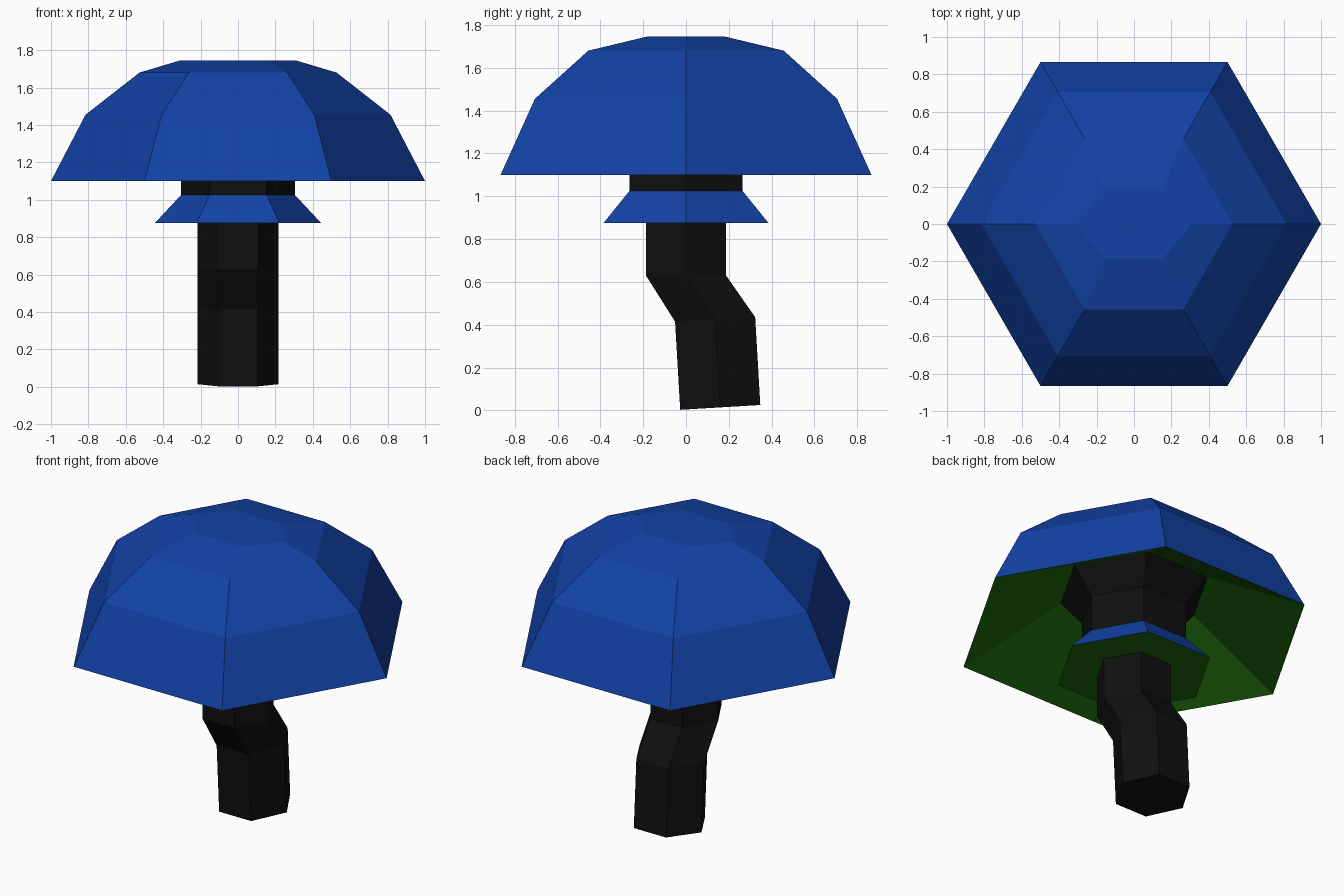
import bpy, bmesh
from math import cos, sin, radians

if "Cube" in bpy.data.objects:
    bpy.data.objects.remove(bpy.data.objects["Cube"])


def material(name, rgb):
    m = bpy.data.materials.new(name)
    m.diffuse_color = (*rgb, 1)
    m.use_nodes = True
    m.node_tree.nodes["Principled BSDF"].inputs["Base Color"].default_value = m.diffuse_color
    return m


BLUE = material("blue", (0.006, 0.055, 0.38))
GREEN = material("green", (0.012, 0.14, 0.004))
BLACK = material("black", (0.005, 0.005, 0.005))


def ring(r, z, y=0.0, squash=1.0, tilt=0.0):
    """Hexagon with corners on the x axis; tilt raises z along y."""
    pts = []
    for i in range(6):
        a = radians(60 * i)
        dy = r * squash * sin(a)
        pts.append((r * cos(a), y + dy, z + tilt * dy))
    return pts


def loft(name, rings, mats, band_mats=None, close_bottom=False, close_top=False):
    """Skin hexagon rings from the inside/bottom to the top."""
    bm = bmesh.new()
    rows = [[bm.verts.new(p) for p in pts] for pts in rings]
    for k, (lo, hi) in enumerate(zip(rows, rows[1:])):
        for i in range(6):
            j = (i + 1) % 6
            f = bm.faces.new((lo[i], lo[j], hi[j], hi[i]))
            f.material_index = band_mats[k] if band_mats else 0
    if close_bottom:
        bm.faces.new(rows[0][::-1])
    if close_top:
        bm.faces.new(rows[-1])
    me = bpy.data.meshes.new(name)
    bm.to_mesh(me)
    bm.free()
    for m in mats:
        me.materials.append(m)
    ob = bpy.data.objects.new(name, me)
    bpy.context.collection.objects.link(ob)
    return ob


# Cap: green sloping gills, then the blue dome
loft("cap",
     [ring(0.43, 1.39), ring(1.0, 1.10), ring(0.815, 1.455),
      ring(0.527, 1.68), ring(0.31, 1.745, squash=0.69)],
     [BLUE, GREEN], [1, 0, 0, 0], close_top=True)

# Collar: wide upper stem flaring into the gills
loft("collar", [ring(0.305, 1.025), ring(0.305, 1.24), ring(0.43, 1.39)], [BLACK])

# Skirt: flat green underside and sloping blue top
loft("skirt", [ring(0.215, 0.875), ring(0.445, 0.875), ring(0.305, 1.025)],
     [BLUE, GREEN], [1, 0])

# Stem: kinked towards the back at the bottom
loft("stem",
     [ring(0.216, 0.014, y=0.16, tilt=0.06), ring(0.216, 0.425, y=0.136, tilt=0.055),
      ring(0.216, 0.63), ring(0.216, 0.875)],
     [BLACK], close_bottom=True)
